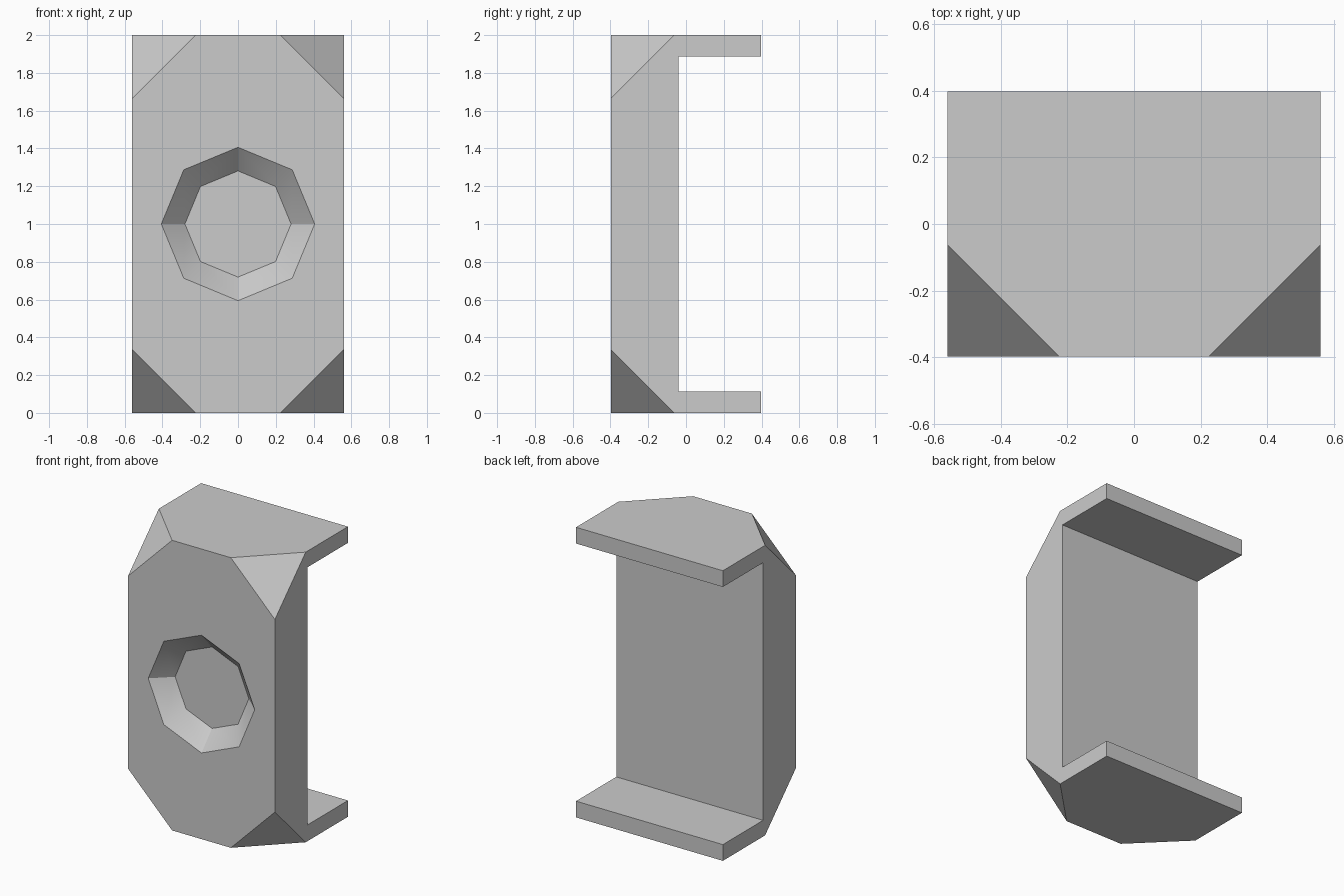
import bpy, bmesh, math
from mathutils import Matrix, Vector

if "Cube" in bpy.data.objects:
    bpy.data.objects.remove(bpy.data.objects["Cube"])

W, D, H = 0.56, 0.398, 2.0        # half width, half depth, height
BACK, LIP, CUT = -0.04, 0.112, 0.336
R_OUT, R_IN, DEPTH = 0.406, 0.281, 0.115


def make_object(name, bm):
    bmesh.ops.recalc_face_normals(bm, faces=bm.faces)
    mesh = bpy.data.meshes.new(name)
    bm.to_mesh(mesh)
    bm.free()
    obj = bpy.data.objects.new(name, mesh)
    bpy.context.collection.objects.link(obj)
    return obj


# C-shaped side profile swept across the width
bm = bmesh.new()
profile = [(-D, 0), (D, 0), (D, LIP), (BACK, LIP),
           (BACK, H - LIP), (D, H - LIP), (D, H), (-D, H)]
face = bm.faces.new([bm.verts.new((-W, y, z)) for y, z in profile])
ext = bmesh.ops.extrude_face_region(bm, geom=[face])
bmesh.ops.translate(bm, vec=(2 * W, 0, 0),
                    verts=[v for v in ext["geom"] if isinstance(v, bmesh.types.BMVert)])
bmesh.ops.recalc_face_normals(bm, faces=bm.faces)

# Slice off the four front corners
for sx in (-1, 1):
    for sz in (-1, 1):
        res = bmesh.ops.bisect_plane(
            bm, geom=bm.verts[:] + bm.edges[:] + bm.faces[:], dist=1e-5,
            plane_co=(sx * (W - CUT), -D, H / 2 + sz * H / 2),
            plane_no=Vector((sx, -1, sz)).normalized(), clear_outer=True)
        rim = [e for e in res["geom_cut"] if isinstance(e, bmesh.types.BMEdge)]
        bmesh.ops.edgeloop_fill(bm, edges=rim)
body = make_object("bracket_body", bm)

# Tapered octagonal recess cutter, extended in front of the face
extra = 0.1
r_front = R_OUT + (R_OUT - R_IN) * extra / DEPTH
bm = bmesh.new()
rings = []
for r, y in ((r_front, -D - extra), (R_IN, -D + DEPTH)):
    rings.append([bm.verts.new((r * math.cos(i * math.pi / 4), y,
                                H / 2 + r * math.sin(i * math.pi / 4))) for i in range(8)])
    bm.faces.new(rings[-1])
for i in range(8):
    j = (i + 1) % 8
    bm.faces.new((rings[0][i], rings[0][j], rings[1][j], rings[1][i]))
cutter = make_object("recess_cutter", bm)
cutter.hide_render = True

bpy.context.view_layer.objects.active = body
mod = body.modifiers.new("recess", 'BOOLEAN')
mod.operation, mod.solver, mod.object = 'DIFFERENCE', 'EXACT', cutter
bpy.ops.object.modifier_apply(modifier=mod.name)
bpy.data.objects.remove(cutter)

# Recess walls are smooth in pairs; every other edge stays sharp
bm = bmesh.new()
bm.from_mesh(body.data)
for f in bm.faces:
    c = f.calc_center_median()
    f.smooth = -D + 0.01 < c.y < -D + DEPTH - 0.01 and math.hypot(c.x, c.z - H / 2) < R_OUT
for e in bm.edges:
    mid = (e.verts[0].co + e.verts[1].co) / 2
    on_axis = min(abs(mid.x), abs(mid.z - H / 2)) < 0.01
    e.smooth = all(f.smooth for f in e.link_faces) and not on_axis
bm.to_mesh(body.data)
bm.free()
